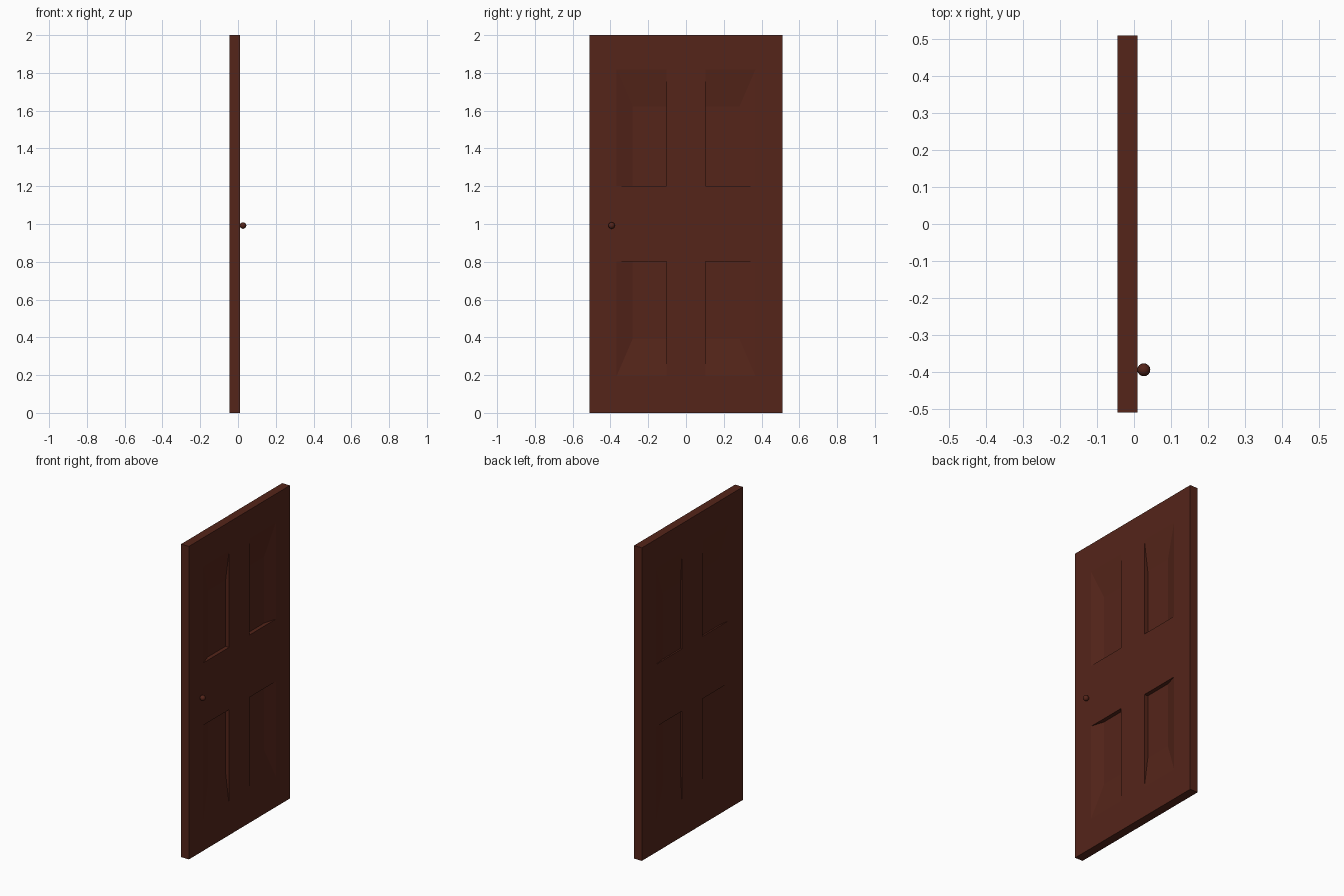
import bpy, bmesh

if "Cube" in bpy.data.objects:
    bpy.data.objects.remove(bpy.data.objects["Cube"])

X_FRONT, X_BACK = 0.01, -0.045
YS = [-0.51, -0.367, -0.104, 0.104, 0.367, 0.51]
ZS = [0.0, 0.196, 0.802, 1.2, 1.817, 2.0]
SLOPE_Y, SLOPE_Z = 0.084, 0.195

wood = bpy.data.materials.new("dark_wood")
wood.diffuse_color = (0.09, 0.018, 0.01, 1)
wood.use_nodes = True
wood.node_tree.nodes["Principled BSDF"].inputs["Base Color"].default_value = wood.diffuse_color


def door_side(bm, x, depth):
    """One face of the door: a grid whose four panel cells are sunk by depth."""
    grid = [[bm.verts.new((x, y, z)) for z in ZS] for y in YS]
    for i in range(5):
        for j in range(5):
            outer = [grid[i][j], grid[i + 1][j], grid[i + 1][j + 1], grid[i][j + 1]]
            if i not in (1, 3) or j not in (1, 3):
                bm.faces.new(outer)
                continue
            # Outer edges slope in, edges next to the middle rails drop straight
            y0, y1, z0, z1 = YS[i], YS[i + 1], ZS[j], ZS[j + 1]
            if i == 1:
                y0 += SLOPE_Y
            else:
                y1 -= SLOPE_Y
            if j == 1:
                z0 += SLOPE_Z
            else:
                z1 -= SLOPE_Z
            inner = [bm.verts.new((x + depth, y, z))
                     for y, z in ((y0, z0), (y1, z0), (y1, z1), (y0, z1))]
            bm.faces.new(inner)
            for k in range(4):
                n = (k + 1) % 4
                bm.faces.new((outer[k], outer[n], inner[n], inner[k]))
    # Rim vertices in order around the side
    return ([grid[i][0] for i in range(5)] + [grid[5][j] for j in range(5)]
            + [grid[i][5] for i in range(5, 0, -1)] + [grid[0][j] for j in range(5, 0, -1)])


# Door slab with sunken panels on both sides
bm = bmesh.new()
front = door_side(bm, X_FRONT, -0.025)
back = door_side(bm, X_BACK, 0.01)
for k in range(len(front)):
    n = (k + 1) % len(front)
    bm.faces.new((front[k], front[n], back[n], back[k]))
bmesh.ops.recalc_face_normals(bm, faces=bm.faces)
mesh = bpy.data.meshes.new("door_slab")
bm.to_mesh(mesh)
bm.free()
slab = bpy.data.objects.new("door_slab", mesh)
bpy.context.collection.objects.link(slab)
mesh.materials.append(wood)

# Round knob
bpy.ops.mesh.primitive_uv_sphere_add(segments=16, ring_count=8, radius=0.0175,
                                     location=(0.0265, -0.394, 0.992))
knob = bpy.context.object
knob.name = "door_knob"
knob.data.materials.append(wood)
bpy.ops.object.shade_smooth()
